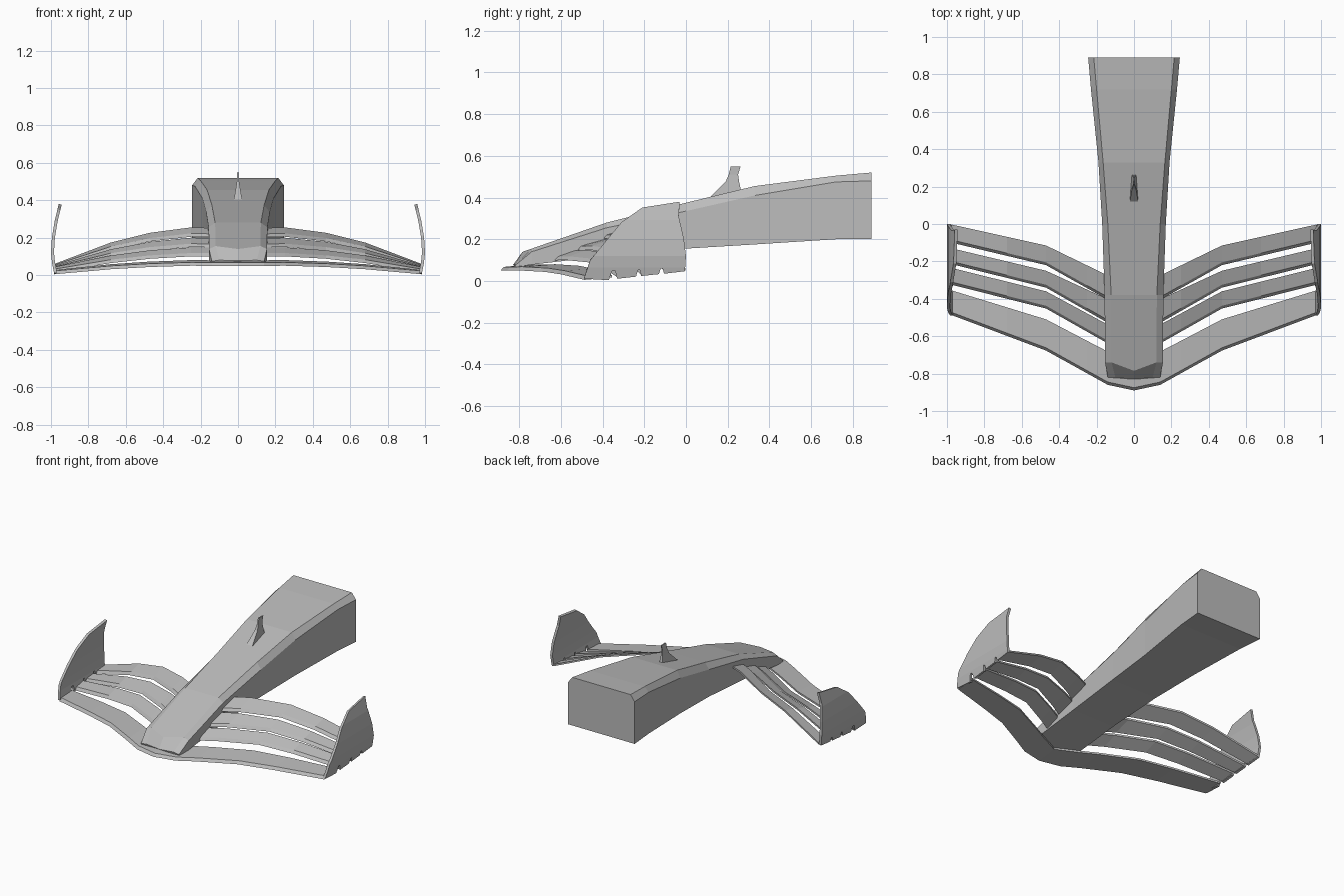
import bpy
import bmesh
from mathutils import Vector

cube = bpy.data.objects.get("Cube")
if cube:
    bpy.data.objects.remove(cube, do_unlink=True)

grey = bpy.data.materials.new("plain grey")
grey.use_nodes = True
colour = (0.5, 0.5, 0.5, 1)
grey.diffuse_color = colour
grey.node_tree.nodes["Principled BSDF"].inputs["Base Color"].default_value = colour


def finish(name, bm, mirror=False):
    """Turn a bmesh into a named flat-shaded object."""
    bmesh.ops.recalc_face_normals(bm, faces=bm.faces)
    mesh = bpy.data.meshes.new(name)
    bm.to_mesh(mesh)
    bm.free()
    mesh.materials.append(grey)
    obj = bpy.data.objects.new(name, mesh)
    bpy.context.collection.objects.link(obj)
    if mirror:
        obj.modifiers.new("Mirror", "MIRROR")
    return obj


def loft(name, sections, cap_start=True, mirror=False):
    """Skin a row of closed sections."""
    bm = bmesh.new()
    rings = [[bm.verts.new(p) for p in section] for section in sections]
    for a, b in zip(rings, rings[1:]):
        for i in range(len(a)):
            j = (i + 1) % len(a)
            bm.faces.new((a[i], a[j], b[j], b[i]))
    if cap_start:
        bm.faces.new(rings[0])
    bm.faces.new(rings[-1])
    return finish(name, bm, mirror)


def lerp_table(table, t):
    """Linear lookup in a list of (key, value) pairs."""
    for (k0, v0), (k1, v1) in zip(table, table[1:]):
        if t <= k1:
            return v0 + (v1 - v0) * (t - k0) / (k1 - k0)
    return table[-1][1]


# Nose body: y, half width, bottom z, shoulder z, top half width, top z, ridge shift
stations = [
    (0.89, 0.245, 0.20, 0.48, 0.215, 0.52, 0),
    (0.72, 0.23, 0.20, 0.475, 0.20, 0.505, 0),
    (0.33, 0.19, 0.175, 0.41, 0.165, 0.455, 0),
    (0.0, 0.17, 0.155, 0.335, 0.14, 0.375, 0),
    (-0.38, 0.157, 0.12, 0.255, 0.122, 0.28, 0),
    (-0.74, 0.155, 0.078, 0.14, 0.12, 0.155, 0.045),
    (-0.82, 0.14, 0.066, 0.074, 0.10, 0.08, 0.01),
]
loft("nose_body", [
    [(-w, y, zb), (-w, y, zs), (-wt, y, zt), (0, y - d, zt - d * 0.35),
     (wt, y, zt), (w, y, zs), (w, y, zb)]
    for y, w, zb, zs, wt, zt, d in stations])

# Camera-style fin on top of the nose: y front, y back, half width, z
loft("nose_fin", [
    [(-w, a, z), (w, a, z), (w * 0.7, b, z), (-w * 0.7, b, z)]
    for a, b, w, z in [(0.12, 0.27, 0.022, 0.405), (0.19, 0.255, 0.01, 0.475),
                       (0.205, 0.25, 0.005, 0.51), (0.215, 0.262, 0.004, 0.55)]])

# Wing planes: leading and trailing edge y by x, then root and tip heights
arch = [(0, 0.98), (0.155, 0.98), (0.25, 1), (0.47, 0.85), (0.68, 0.58), (0.975, 0)]


def wing_plane(name, lead, trail, lead_z, trail_z, xs):
    sections = []
    for x in xs:
        f = lerp_table(arch, x)
        ly, ty = lerp_table(lead, x), lerp_table(trail, x)
        lz = lead_z[1] + (lead_z[0] - lead_z[1]) * f
        tz = trail_z[1] + (trail_z[0] - trail_z[1]) * f
        sections.append([(x, ly, lz), (x, ly + 0.015, lz + 0.018),
                         (x, ty, tz), (x, ty, tz - 0.012)])
    loft(name, sections, xs[0] > 0, True)


outer = [0.25, 0.47, 0.68, 0.975]
wing_plane("main_plane",
           [(0, -0.89), (0.14, -0.86), (0.47, -0.677), (0.975, -0.487)],
           [(0, -0.75), (0.155, -0.675), (0.47, -0.51), (0.975, -0.355)],
           (0.05, 0.005), (0.08, 0.028), [0, 0.14] + outer)
flaps = [
    ("lower_flap", (-0.63, -0.452, -0.325), (-0.53, -0.36, -0.235), (0.10, 0.015), (0.148, 0.045)),
    ("middle_flap", (-0.52, -0.34, -0.215), (-0.395, -0.25, -0.13), (0.15, 0.028), (0.20, 0.052)),
    ("upper_flap", (-0.397, -0.22, -0.10), (-0.268, -0.115, -0.003), (0.205, 0.038), (0.255, 0.062)),
]
for name, lead, trail, lead_z, trail_z in flaps:
    keys = (0.155, 0.47, 0.975)
    wing_plane(name, list(zip(keys, lead)), list(zip(keys, trail)),
               lead_z, trail_z, [0.12] + outer)

# Endplates: notched side outline, cut in level bands and bowed outward
outline = [
    (-0.49, 0.012), (-0.37, 0.005), (-0.355, 0.05), (-0.34, 0.05), (-0.33, 0.012),
    (-0.24, 0.022), (-0.23, 0.055), (-0.22, 0.055), (-0.215, 0.025), (-0.13, 0.034),
    (-0.122, 0.06), (-0.112, 0.06), (-0.105, 0.036), (-0.005, 0.048), (0.0, 0.12),
    (-0.01, 0.2), (-0.035, 0.31), (-0.03, 0.378), (-0.21, 0.35), (-0.31, 0.28),
    (-0.46, 0.1),
]
bow = [(0, 0.973), (0.065, 0.986), (0.12, 0.992), (0.2, 0.987), (0.29, 0.972), (0.38, 0.95)]
bm = bmesh.new()
bm.faces.new([bm.verts.new((0, y, z)) for y, z in outline])
for level, _ in bow[1:-1]:
    bmesh.ops.bisect_plane(bm, geom=bm.verts[:] + bm.edges[:] + bm.faces[:],
                           plane_co=Vector((0, 0, level)), plane_no=Vector((0, 0, 1)))
for v in bm.verts:
    v.co.x = lerp_table(bow, v.co.z)
plate = finish("endplates", bm)
solid = plate.modifiers.new("Thickness", "SOLIDIFY")
solid.thickness = 0.016
solid.offset = 0
plate.modifiers.new("Mirror", "MIRROR")
